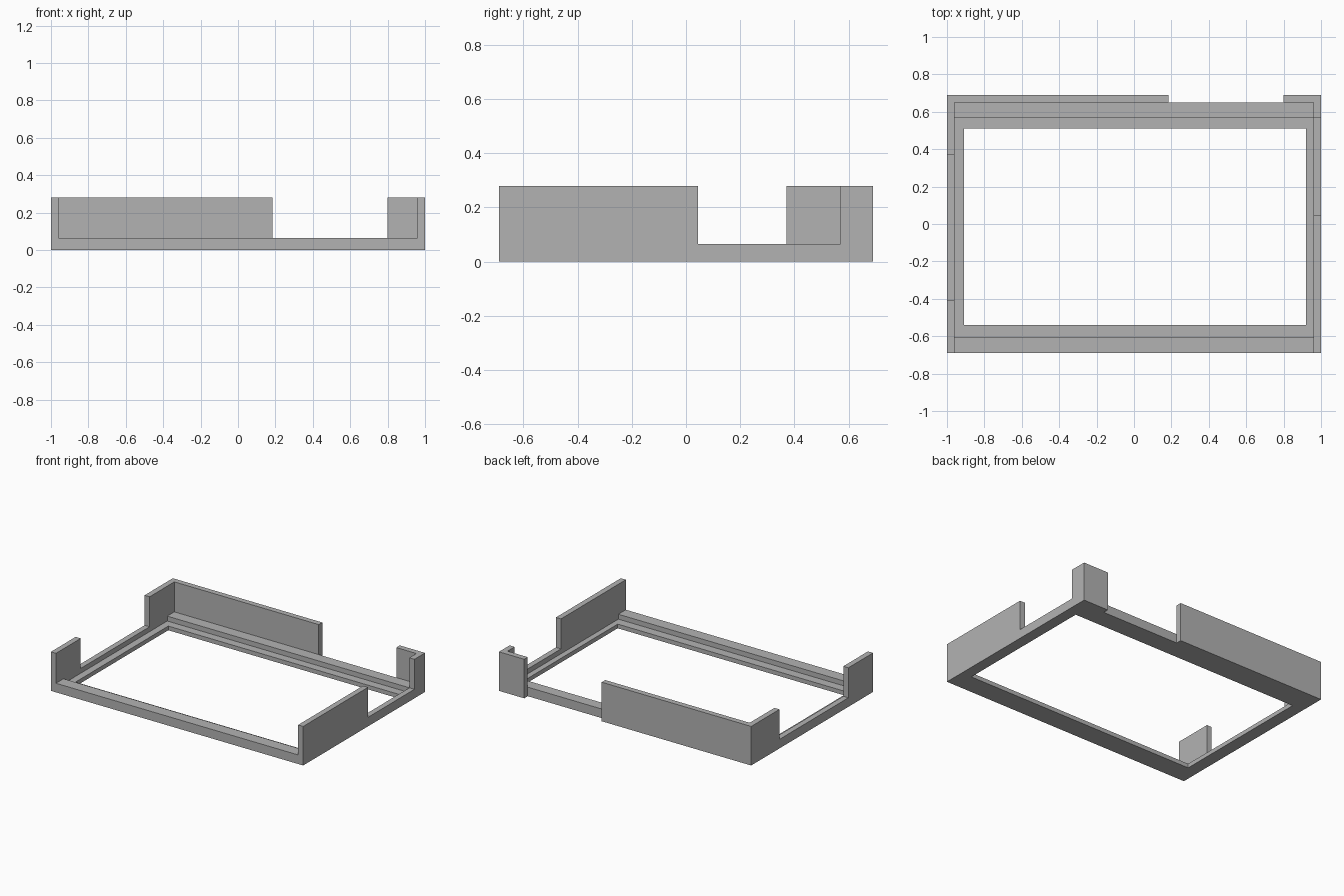
import bpy
from mathutils import Vector

cube = bpy.data.objects.get("Cube")
if cube:
    bpy.data.objects.remove(cube, do_unlink=True)

X, Y, TOP = 1.0, 0.69, 0.28      # outer half sizes and wall height
RAIL, LEDGE = 0.065, 0.03        # heights of the low rail and the inner ledge
IN_X, IN_BACK = 0.96, 0.65       # inner wall faces
OVER = 0.1                       # cutter overshoot

grey = bpy.data.materials.new("plain grey")
grey.use_nodes = True
grey.diffuse_color = (0.45, 0.45, 0.45, 1)
grey.node_tree.nodes["Principled BSDF"].inputs["Base Color"].default_value = (0.45, 0.45, 0.45, 1)


def box(name, x, y, z):
    """Box spanning the given (low, high) ranges."""
    bpy.ops.mesh.primitive_cube_add(size=1)
    ob = bpy.context.object
    ob.name = name
    low, high = Vector((x[0], y[0], z[0])), Vector((x[1], y[1], z[1]))
    for v in ob.data.vertices:
        v.co = [l + (h - l) * (c + 0.5) for l, h, c in zip(low, high, v.co)]
    return ob


def cut(body, name, x, y, z):
    """Subtract a box from the body, then discard it."""
    cutter = box(name, x, y, z)
    cutter.hide_render = True
    mod = body.modifiers.new(name, 'BOOLEAN')
    mod.operation = 'DIFFERENCE'
    mod.solver = 'EXACT'
    mod.object = cutter
    bpy.context.view_layer.objects.active = body
    bpy.ops.object.modifier_apply(modifier=name)
    bpy.data.objects.remove(cutter, do_unlink=True)


frame = box("tray_frame", (-X, X), (-Y, Y), (0, TOP))
above = (RAIL, TOP + OVER)

# open front and upper pocket, leaving the low front rail and the back step
cut(frame, "front_and_pocket", (-IN_X, IN_X), (-Y - OVER, IN_BACK), above)
# lower pocket down to the thin inner ledge
cut(frame, "ledge_pocket", (-IN_X, IN_X), (-0.605, 0.57), (LEDGE, TOP))
# rectangular opening through the floor
cut(frame, "floor_opening", (-0.91, 0.92), (-0.54, 0.51), (-OVER, TOP))
# gaps in the side walls
cut(frame, "right_side_gap", (-X - OVER, -0.9), (-0.41, 0.37), above)
cut(frame, "left_side_gap", (0.9, X + OVER), (0.045, 0.57), above)
# full-height notch in the back wall
cut(frame, "back_gap", (0.185, 0.8), (IN_BACK, Y + OVER), (-OVER, TOP + OVER))

frame.data.materials.clear()
frame.data.materials.append(grey)
for p in frame.data.polygons:
    p.material_index = 0
    p.use_smooth = False
